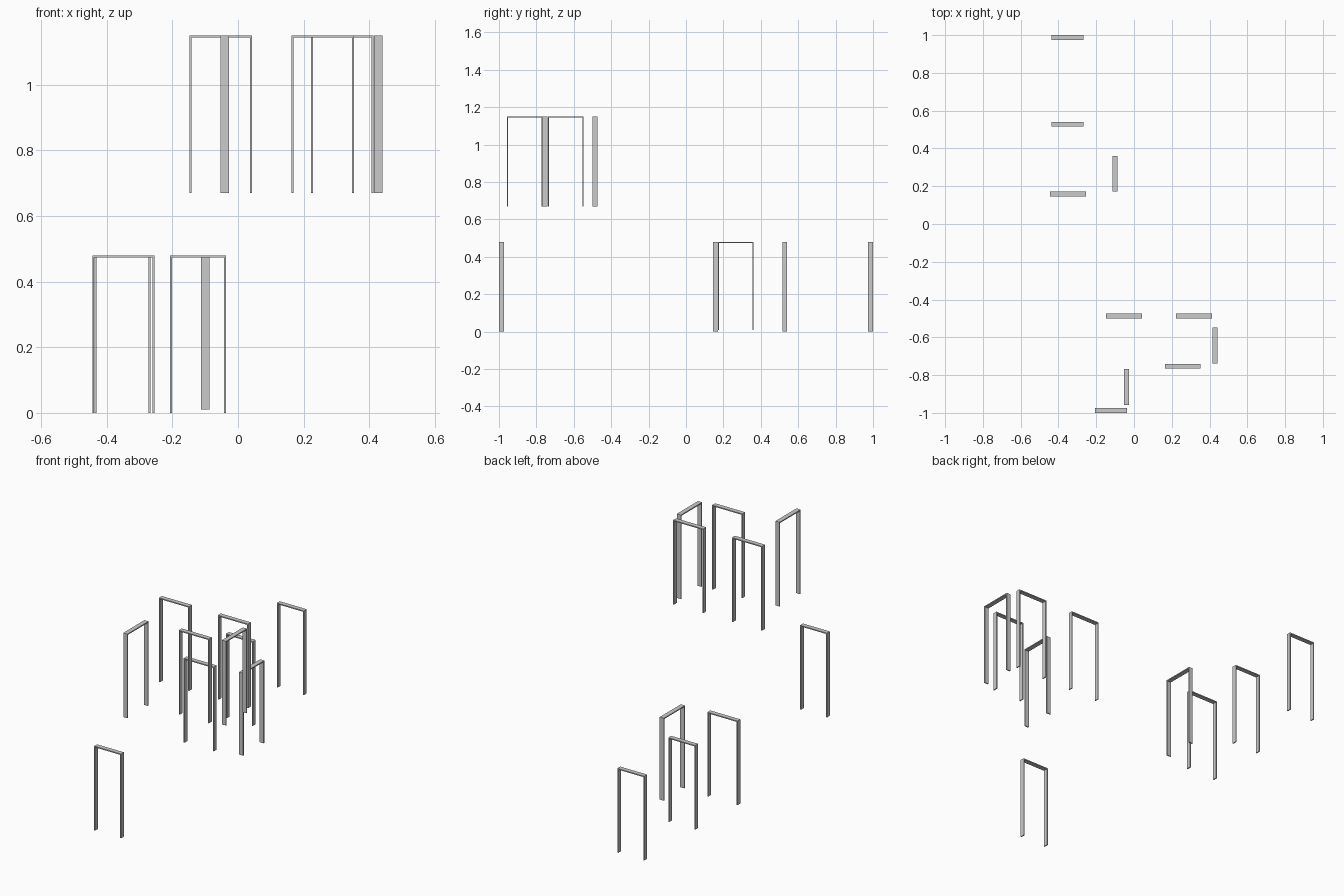
import bpy, bmesh
from mathutils import Matrix, Vector

if "Cube" in bpy.data.objects:
    bpy.data.objects.remove(bpy.data.objects["Cube"])

T = 0.006       # face width of jambs and lintel
DEPTH = 0.026   # wall depth of each frame


def door_frame(name, cx, cy, width, z0, z1, along_y=False):
    """Extrude an upside-down U profile into a door lining."""
    w = width / 2
    profile = [(-w, z0), (-w + T, z0), (-w + T, z1 - T), (w - T, z1 - T),
               (w - T, z0), (w, z0), (w, z1), (-w, z1)]
    bm = bmesh.new()
    face = bm.faces.new([bm.verts.new((x, -DEPTH / 2, z)) for x, z in profile])
    ext = bmesh.ops.extrude_face_region(bm, geom=[face])
    moved = [g for g in ext["geom"] if isinstance(g, bmesh.types.BMVert)]
    bmesh.ops.translate(bm, verts=moved, vec=Vector((0, DEPTH, 0)))
    if along_y:
        bmesh.ops.transform(bm, matrix=Matrix.Rotation(1.5707963, 4, 'Z'), verts=bm.verts)
    bmesh.ops.translate(bm, verts=bm.verts, vec=Vector((cx, cy, 0)))
    bmesh.ops.recalc_face_normals(bm, faces=bm.faces)
    mesh = bpy.data.meshes.new(name)
    bm.to_mesh(mesh)
    bm.free()
    bpy.context.collection.objects.link(bpy.data.objects.new(name, mesh))


# Lower storey frames
LOW = 0.48
door_frame("lower_frame_back", -0.352, 0.987, 0.17, 0, LOW)
door_frame("lower_frame_middle", -0.352, 0.528, 0.17, 0, LOW)
door_frame("lower_frame_inner", -0.349, 0.158, 0.19, 0, LOW)
door_frame("lower_frame_side", -0.100, 0.266, 0.19, 0.01, LOW, True)
door_frame("lower_frame_entrance", -0.122, -0.987, 0.17, 0, LOW)

# Upper storey frames
BASE, TOP = 0.67, 1.15
door_frame("upper_frame_back_left", -0.053, -0.487, 0.19, BASE, TOP)
door_frame("upper_frame_back_right", 0.318, -0.487, 0.19, BASE, TOP)
door_frame("upper_frame_side_right", 0.428, -0.643, 0.19, BASE, TOP, True)
door_frame("upper_frame_middle", 0.258, -0.753, 0.19, BASE, TOP)
door_frame("upper_frame_side_left", -0.040, -0.862, 0.19, BASE, TOP, True)
